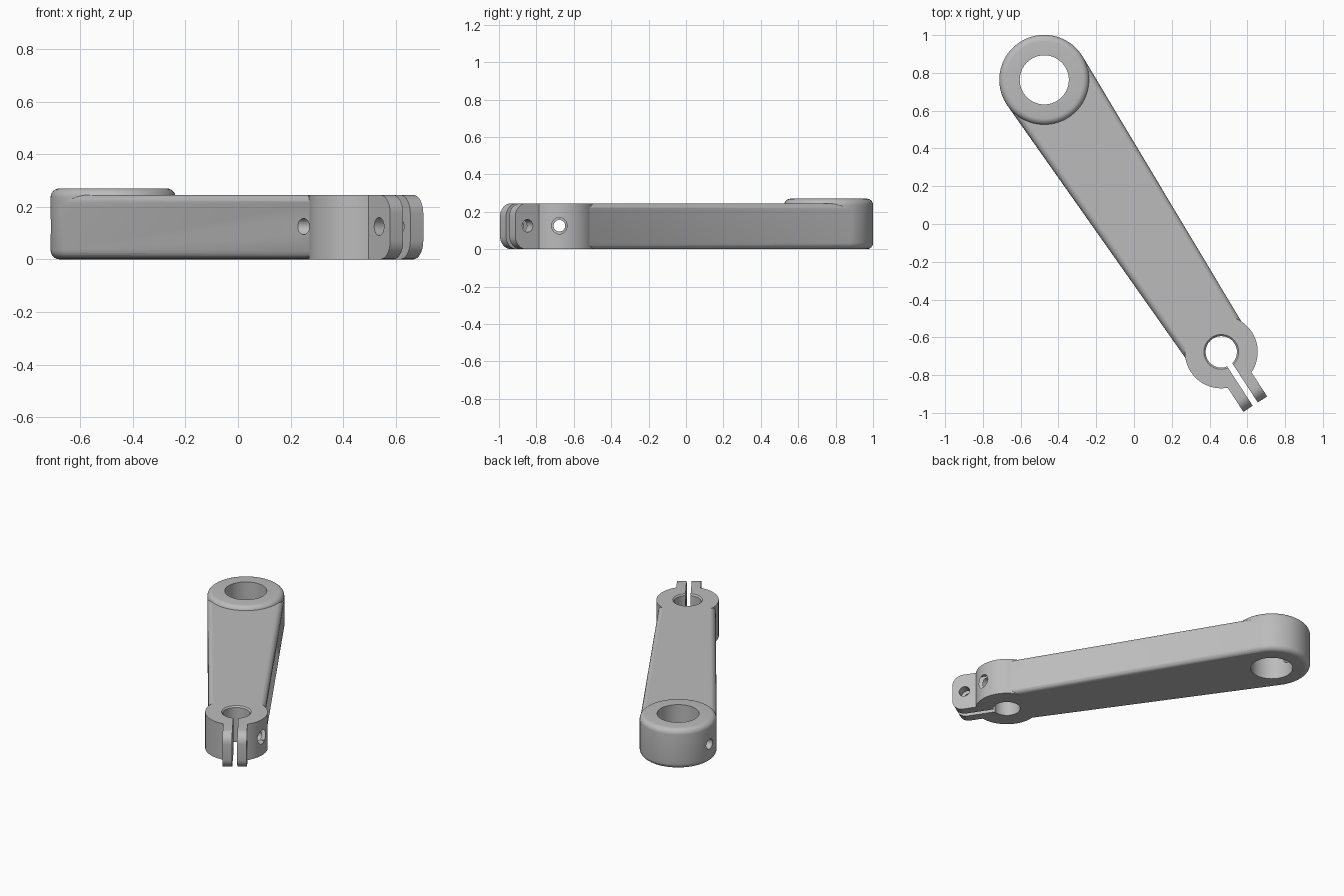
import bpy, bmesh, math
from mathutils import Matrix, Vector

if "Cube" in bpy.data.objects:
    bpy.data.objects.remove(bpy.data.objects["Cube"], do_unlink=True)

BIG = Vector((-0.475, 0.763, 0))
SMALL = Vector((0.462, -0.677, 0))
AXIS = SMALL - BIG
LENGTH = AXIS.length
HEIGHT = 0.245
# Local frame: origin at the small boss, x along the arm towards the clamp
FRAME = Matrix.Translation(SMALL) @ Matrix.Rotation(math.atan2(AXIS.y, AXIS.x), 4, 'Z')

grey = bpy.data.materials.new("grey metal")
grey.use_nodes = True
grey.diffuse_color = (0.5, 0.5, 0.5, 1)
grey.node_tree.nodes["Principled BSDF"].inputs["Base Color"].default_value = (0.5, 0.5, 0.5, 1)


def make(name, bm, matrix=Matrix()):
    bm.transform(matrix)
    bmesh.ops.recalc_face_normals(bm, faces=bm.faces)
    mesh = bpy.data.meshes.new(name)
    bm.to_mesh(mesh)
    bm.free()
    mesh.materials.append(grey)
    obj = bpy.data.objects.new(name, mesh)
    bpy.context.collection.objects.link(obj)
    return obj


def prism(points, depth):
    """Extrude an outline of 3D points along a vector."""
    bm = bmesh.new()
    face = bm.faces.new([bm.verts.new(p) for p in points])
    out = bmesh.ops.extrude_face_region(bm, geom=[face])
    moved = [v for v in out["geom"] if isinstance(v, bmesh.types.BMVert)]
    bmesh.ops.translate(bm, verts=moved, vec=depth)
    return bm


def cylinder(name, r1, r2, depth, matrix, sides=64, fillet=0):
    bm = bmesh.new()
    bmesh.ops.create_cone(bm, cap_ends=True, segments=sides, radius1=r1, radius2=r2, depth=depth)
    if fillet:
        rims = [e for e in bm.edges if abs(e.verts[0].co.z - e.verts[1].co.z) < 1e-5]
        bmesh.ops.bevel(bm, geom=rims, offset=fillet, segments=6, profile=0.5, affect='EDGES')
    return make(name, bm, matrix)


def boolean(target, tool, operation):
    mod = target.modifiers.new(tool.name, 'BOOLEAN')
    mod.object, mod.operation, mod.solver = tool, operation, 'EXACT'
    bpy.context.view_layer.objects.active = target
    bpy.ops.object.modifier_apply(modifier=mod.name)
    bpy.data.objects.remove(tool, do_unlink=True)


# Tapered arm with rounded long edges
outline = [(-LENGTH, -0.238, 0), (0, -0.174, 0), (0, 0.174, 0), (-LENGTH, 0.238, 0)]
bm = prism(outline, (0, 0, HEIGHT))
long_edges = [e for e in bm.edges if abs(e.verts[0].co.x - e.verts[1].co.x) > 1]
bmesh.ops.bevel(bm, geom=long_edges, offset=0.035, segments=6, profile=0.5, affect='EDGES')
arm = make("crank_arm", bm, FRAME)

# Bosses at both ends
boolean(arm, cylinder("large_boss", 0.238, 0.238, 0.27,
                      Matrix.Translation(BIG + Vector((0, 0, 0.135))), 96, 0.035), 'UNION')
boolean(arm, cylinder("small_boss", 0.193, 0.193, HEIGHT,
                      Matrix.Translation(SMALL + Vector((0, 0, HEIGHT / 2))), 96), 'UNION')

# Clamp lug with rounded outer corners
R, END = 0.07, 0.33
lug = [(0.11, -0.075, HEIGHT), (0.11, -0.075, 0)]
for cz, start in ((R, -90), (HEIGHT - R, 0)):
    for i in range(9):
        a = math.radians(start + i * 11.25)
        lug.append((END - R + R * math.cos(a), -0.075, cz + R * math.sin(a)))
boolean(arm, make("clamp_lug", prism(lug, (0, 0.15, 0)), FRAME), 'UNION')

# Bores, with a light chamfer on the small one
boolean(arm, cylinder("large_bore", 0.13, 0.13, 1, Matrix.Translation(BIG)), 'DIFFERENCE')
boolean(arm, cylinder("small_bore", 0.083, 0.083, 1, Matrix.Translation(SMALL)), 'DIFFERENCE')
boolean(arm, cylinder("bore_chamfer", 0.073, 0.093, 0.02,
                      Matrix.Translation(SMALL + Vector((0, 0, HEIGHT - 0.009)))), 'DIFFERENCE')

# Clamp slot
slot = [(0, -0.016, -0.1), (0.5, -0.016, -0.1), (0.5, 0.016, -0.1), (0, 0.016, -0.1)]
boolean(arm, make("clamp_slot", prism(slot, (0, 0, 0.5)), FRAME), 'DIFFERENCE')

# Bolt hole across the lugs
across = Matrix.Rotation(math.pi / 2, 4, 'X')
boolean(arm, cylinder("bolt_hole", 0.034, 0.034, 0.3,
                      FRAME @ Matrix.Translation((0.252, 0, 0.125)) @ across, 32), 'DIFFERENCE')

# Screw holes in the bosses, with a countersink on the clamp side
sideways = Matrix.Rotation(math.pi / 2, 4, 'Y')
mid = Vector((0, 0, 0.125))
boolean(arm, cylinder("small_screw_hole", 0.031, 0.031, 0.6,
                      Matrix.Translation(SMALL + mid) @ sideways, 32), 'DIFFERENCE')
boolean(arm, cylinder("screw_countersink", 0.031, 0.05, 0.03,
                      Matrix.Translation(SMALL + mid + Vector((0.187, 0, 0))) @ sideways, 32), 'DIFFERENCE')
boolean(arm, cylinder("large_screw_hole", 0.034, 0.034, 0.3,
                      Matrix.Translation(BIG + mid - Vector((0.2, 0, 0))) @ sideways, 32), 'DIFFERENCE')

bpy.ops.object.select_all(action='DESELECT')
arm.select_set(True)
bpy.context.view_layer.objects.active = arm
bpy.ops.object.shade_smooth_by_angle(angle=math.radians(30))
